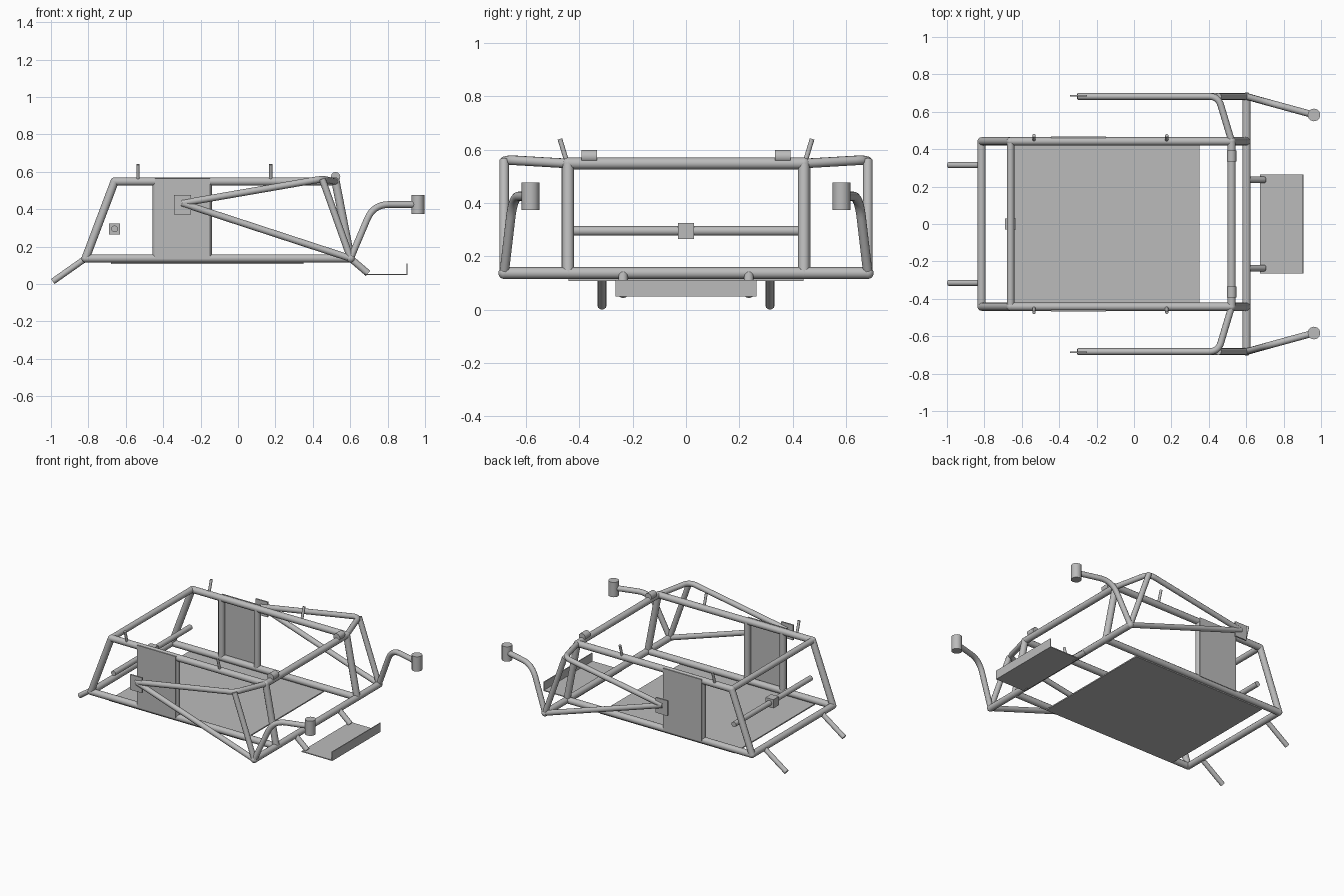
import bpy
import math
from mathutils import Vector

if "Cube" in bpy.data.objects:
    bpy.data.objects.remove(bpy.data.objects["Cube"], do_unlink=True)

GREY = (0.5, 0.5, 0.5, 1.0)
mat = bpy.data.materials.new("plain grey")
mat.use_nodes = True
mat.diffuse_color = GREY
mat.node_tree.nodes["Principled BSDF"].inputs["Base Color"].default_value = GREY

R = 0.022       # main frame tube
THIN = 0.018    # outrigger tube


def add_object(name, mesh):
    mesh.materials.clear()
    mesh.materials.append(mat)
    obj = bpy.data.objects.new(name, mesh)
    bpy.context.collection.objects.link(obj)
    return obj


def rounded(points, bend):
    """Replace each inner corner of a path by a smooth bend."""
    pts = [Vector(p) for p in points]
    path = [pts[0]]
    for a, b, c in zip(pts, pts[1:], pts[2:]):
        start = b + (a - b).normalized() * bend
        end = b + (c - b).normalized() * bend
        for i in range(9):
            t = i / 8
            path.append(start * (1 - t) ** 2 + b * 2 * t * (1 - t) + end * t * t)
    return path + [pts[-1]]


def tube(name, points, radius=R, bend=0.08):
    curve = bpy.data.curves.new(name, "CURVE")
    curve.dimensions = "3D"
    curve.bevel_depth = radius
    curve.bevel_resolution = 4
    curve.use_fill_caps = True
    path = rounded(points, bend)
    spline = curve.splines.new("POLY")
    spline.points.add(len(path) - 1)
    for point, co in zip(spline.points, path):
        point.co = (*co, 1)
    temp = bpy.data.objects.new(name + " path", curve)
    bpy.context.collection.objects.link(temp)
    deps = bpy.context.evaluated_depsgraph_get()
    mesh = bpy.data.meshes.new_from_object(temp.evaluated_get(deps))
    bpy.data.objects.remove(temp, do_unlink=True)
    bpy.data.curves.remove(curve)
    mesh.shade_smooth()
    mesh.set_sharp_from_angle(angle=math.radians(40))
    return add_object(name, mesh)


def joint(name, co, radius=R):
    bpy.ops.mesh.primitive_uv_sphere_add(segments=20, ring_count=12, radius=radius, location=co)
    obj = bpy.context.object
    obj.name = name
    obj.data.materials.append(mat)
    obj.data.shade_smooth()


def box(name, centre, size):
    x, y, z = (s / 2 for s in size)
    verts = [(i * x, j * y, k * z) for i in (-1, 1) for j in (-1, 1) for k in (-1, 1)]
    faces = [(0, 1, 3, 2), (4, 6, 7, 5), (0, 4, 5, 1), (2, 3, 7, 6), (0, 2, 6, 4), (1, 5, 7, 3)]
    mesh = bpy.data.meshes.new(name)
    mesh.from_pydata(verts, [], faces)
    add_object(name, mesh).location = centre


LOW, HIGH = 0.137, 0.548    # heights of lower and upper frame
SIDE, WIDE = 0.442, 0.682   # half widths of cage and outriggers
BACK, BACK_TOP, FRONT, FRONT_TOP = -0.815, -0.66, 0.602, 0.522

# Cross bars
tube("rear_lower_bar", [(BACK, -SIDE, LOW), (BACK, SIDE, LOW)])
tube("rear_upper_bar", [(BACK_TOP, -SIDE, HIGH), (BACK_TOP, SIDE, HIGH)], 0.02)
tube("front_upper_bar", [(FRONT_TOP, -SIDE, HIGH), (FRONT_TOP, SIDE, HIGH)])
tube("front_lower_bar", [(FRONT, -WIDE, LOW), (FRONT, WIDE, LOW)])
tube("rear_middle_bar", [(-0.66, -0.42, 0.295), (-0.66, 0.42, 0.295)], THIN)
box("middle_bar_block", (-0.66, 0, 0.295), (0.06, 0.06, 0.06))

# Floor and front step tray
box("floor_plate", (-0.165, 0, 0.112), (1.03, 0.88, 0.008))
box("step_tray", (0.79, 0, 0.052), (0.234, 0.53, 0.006))
box("step_lip", (0.904, 0, 0.08), (0.006, 0.53, 0.062))

for s, side in ((1, "left"), (-1, "right")):
    y, w = s * SIDE, s * WIDE
    # Cage side
    corners = [(BACK, y, LOW), (BACK_TOP, y, HIGH), (FRONT_TOP, y, HIGH), (FRONT, y, LOW)]
    names = ("rear_post", "upper_rail", "front_post", "lower_rail")
    for i, name in enumerate(names):
        tube(f"{side}_{name}", [corners[i], corners[(i + 1) % 4]])
        joint(f"{side}_{name}_joint", corners[i])

    # Door panel between two uprights
    for x, name in ((-0.434, "rear"), (-0.161, "front")):
        tube(f"{side}_{name}_door_upright", [(x, y, LOW), (x, y, HIGH)])
    box(f"{side}_door_panel", (-0.2975, s * 0.463, 0.353), (0.295, 0.008, 0.425))

    # Outrigger triangle
    foot, tip = (FRONT, w, LOW), (-0.30, w, 0.432)
    shoulder = (0.45, w, 0.562)
    joint(f"{side}_outrigger_joint", foot)
    tube(f"{side}_outrigger_post", [foot, shoulder], THIN)
    tube(f"{side}_outrigger_lower_arm", [foot, tip], THIN)
    tube(f"{side}_outrigger_upper_arm", [tip, shoulder, (FRONT_TOP, y, HIGH)], THIN, 0.05)
    box(f"{side}_outrigger_tab", (-0.297, s * 0.686, 0.424), (0.09, 0.01, 0.105))

    # Lamp on a bent arm
    lamp_y = s * 0.583
    tube(f"{side}_lamp_arm", [foot, (0.724, s * 0.648, 0.425), (0.962, lamp_y, 0.425)], THIN, 0.085)
    tube(f"{side}_lamp", [(0.962, lamp_y, 0.374), (0.962, lamp_y, 0.476)], 0.034)

    # Stubs, roof collar and pins
    tube(f"{side}_rear_stub", [(BACK, s * 0.315, LOW), (-0.99, s * 0.315, 0.0137)], 0.0165)
    tube(f"{side}_front_stub", [(FRONT, s * 0.236, LOW), (0.695, s * 0.236, 0.057)], THIN)
    tube(f"{side}_roof_collar", [(FRONT_TOP, s * 0.333, 0.574), (FRONT_TOP, s * 0.392, 0.574)], 0.025)
    for x, name in ((-0.535, "rear"), (0.175, "front")):
        tube(f"{side}_{name}_pin", [(x, s * 0.445, HIGH), (x, s * 0.473, 0.64)], 0.009)
